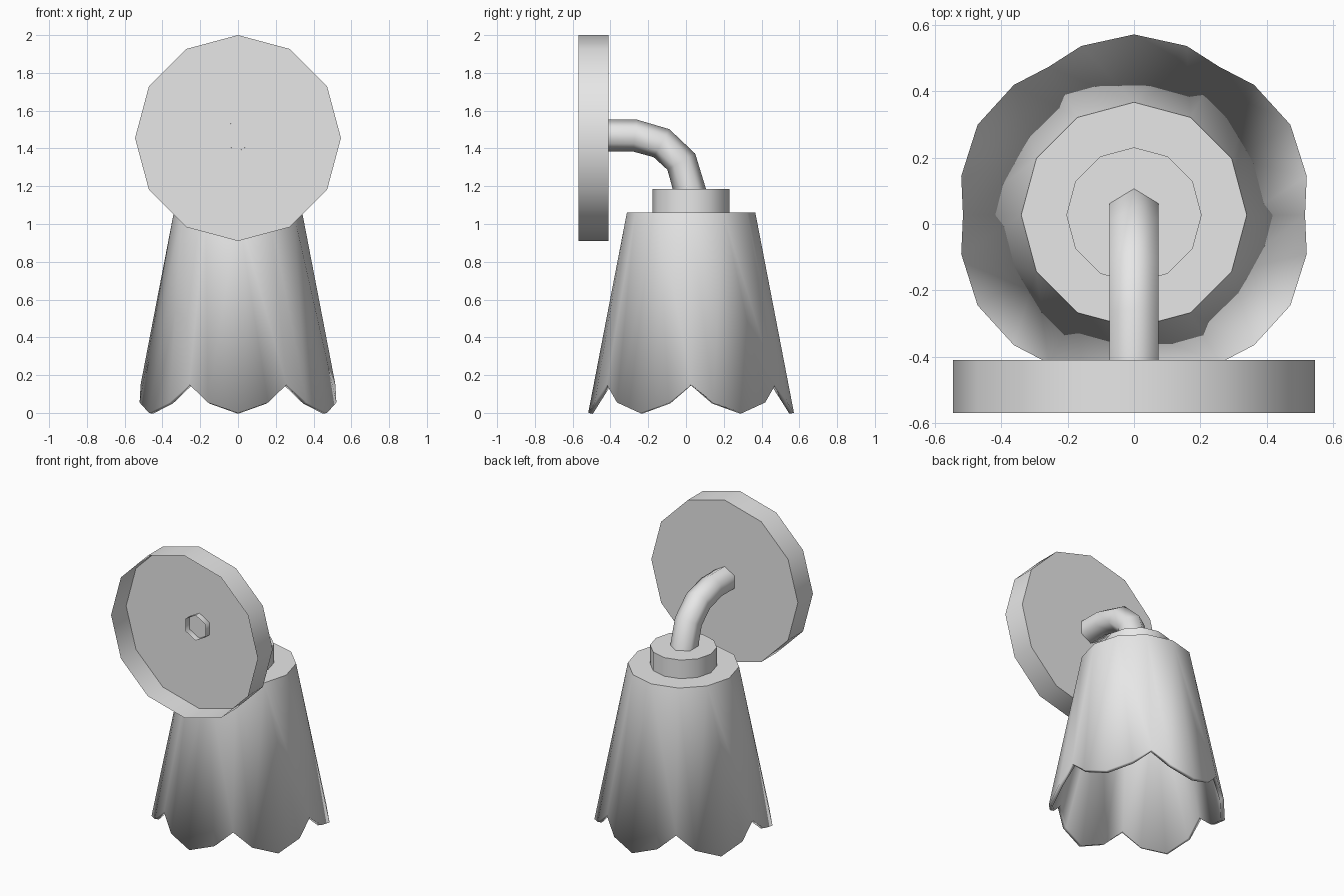
import bpy, bmesh, math
from mathutils import Vector

if "Cube" in bpy.data.objects:
    bpy.data.objects.remove(bpy.data.objects["Cube"], do_unlink=True)

grey = bpy.data.materials.new("light_grey")
grey.use_nodes = True
colour = (0.8, 0.8, 0.8, 1)
grey.diffuse_color = colour
grey.node_tree.nodes["Principled BSDF"].inputs["Base Color"].default_value = colour

LAMP_Y = 0.027   # axis of the shade and collar


def finish(name, bm, fix_normals=True, angle=40):
    """Turn a bmesh into a smooth shaded object with sharp rims."""
    if fix_normals:
        bmesh.ops.recalc_face_normals(bm, faces=bm.faces)
    mesh = bpy.data.meshes.new(name)
    bm.to_mesh(mesh)
    bm.free()
    mesh.materials.append(grey)
    obj = bpy.data.objects.new(name, mesh)
    bpy.context.collection.objects.link(obj)
    bpy.ops.object.select_all(action="DESELECT")
    obj.select_set(True)
    bpy.context.view_layer.objects.active = obj
    bpy.ops.object.shade_smooth_by_angle(angle=math.radians(angle))
    return obj


def polar(angle, radius, z):
    """Point around the lamp axis, angle measured from the front."""
    a = math.radians(angle)
    return Vector((radius * math.sin(a), LAMP_Y - radius * math.cos(a), z))


def bridge(bm, a, b):
    for i in range(len(a)):
        j = (i + 1) % len(a)
        bm.faces.new((a[i], a[j], b[j], b[i]))


# Wall plate: shallow drum, hollow at the front
bm = bmesh.new()
rings = []
for y in (-0.57, -0.41):
    rings.append([bm.verts.new((0.545 * math.sin(k * math.pi / 6), y,
                                1.455 + 0.545 * math.cos(k * math.pi / 6)))
                  for k in range(12)])
bridge(bm, *rings)
bm.faces.new(rings[1])
finish("wall_plate", bm)

# Arm: six-sided tube swept along a bend in the YZ plane
path = [Vector((0, y, z)) for y, z in
        ((-0.45, 1.468), (-0.27, 1.468), (-0.13, 1.428), (-0.025, 1.33), (0.025, 1.16))]
bm = bmesh.new()
rings = []
for i, p in enumerate(path):
    tangent = (path[min(i + 1, len(path) - 1)] - path[max(i - 1, 0)]).normalized()
    up = Vector((1, 0, 0)).cross(tangent)
    rings.append([bm.verts.new(p + 0.085 * (Vector((1, 0, 0)) * math.sin(k * math.pi / 3)
                                            + up * math.cos(k * math.pi / 3)))
                  for k in range(6)])
for a, b in zip(rings, rings[1:]):
    bridge(bm, a, b)
finish("arm", bm, angle=70)

# Collar: short drum on top of the shade
bm = bmesh.new()
rings = [[bm.verts.new(polar(k * 30, 0.204, z)) for k in range(12)] for z in (1.06, 1.185)]
bridge(bm, *rings)
bm.faces.new(rings[0])
bm.faces.new(rings[1])
finish("collar", bm)


# Shade: tapered bell with six scalloped petals and a flat top
def shade_point(angle, z):
    return polar(angle, 0.34 + 0.193 * (1.06 - z), z)


bm = bmesh.new()
top = [bm.verts.new(shade_point(k * 30, 1.06)) for k in range(12)]
edge = []   # tip, shoulder, notch, shoulder for each petal
for k in range(6):
    for offset, z in ((0, 0), (17.3, 0.055), (30, 0.15), (42.7, 0.055)):
        edge.append(bm.verts.new(shade_point(k * 60 + offset, z)))
for k in range(12):
    a, b = top[k], top[(k + 1) % 12]
    p, q, r = edge[2 * k], edge[2 * k + 1], edge[(2 * k + 2) % 24]
    if k % 2 == 0:
        bm.faces.new((a, p, q))
        bm.faces.new((a, q, r, b))
    else:
        bm.faces.new((a, p, q, b))
        bm.faces.new((b, q, r))
bm.faces.new(top)
shade = finish("shade", bm)
wall = shade.modifiers.new("wall_thickness", "SOLIDIFY")
wall.thickness = 0.025
wall.offset = -1
# Keep the wall thickness ahead of the smoothing modifier, if there is one
shade.modifiers.move(len(shade.modifiers) - 1, 0)
